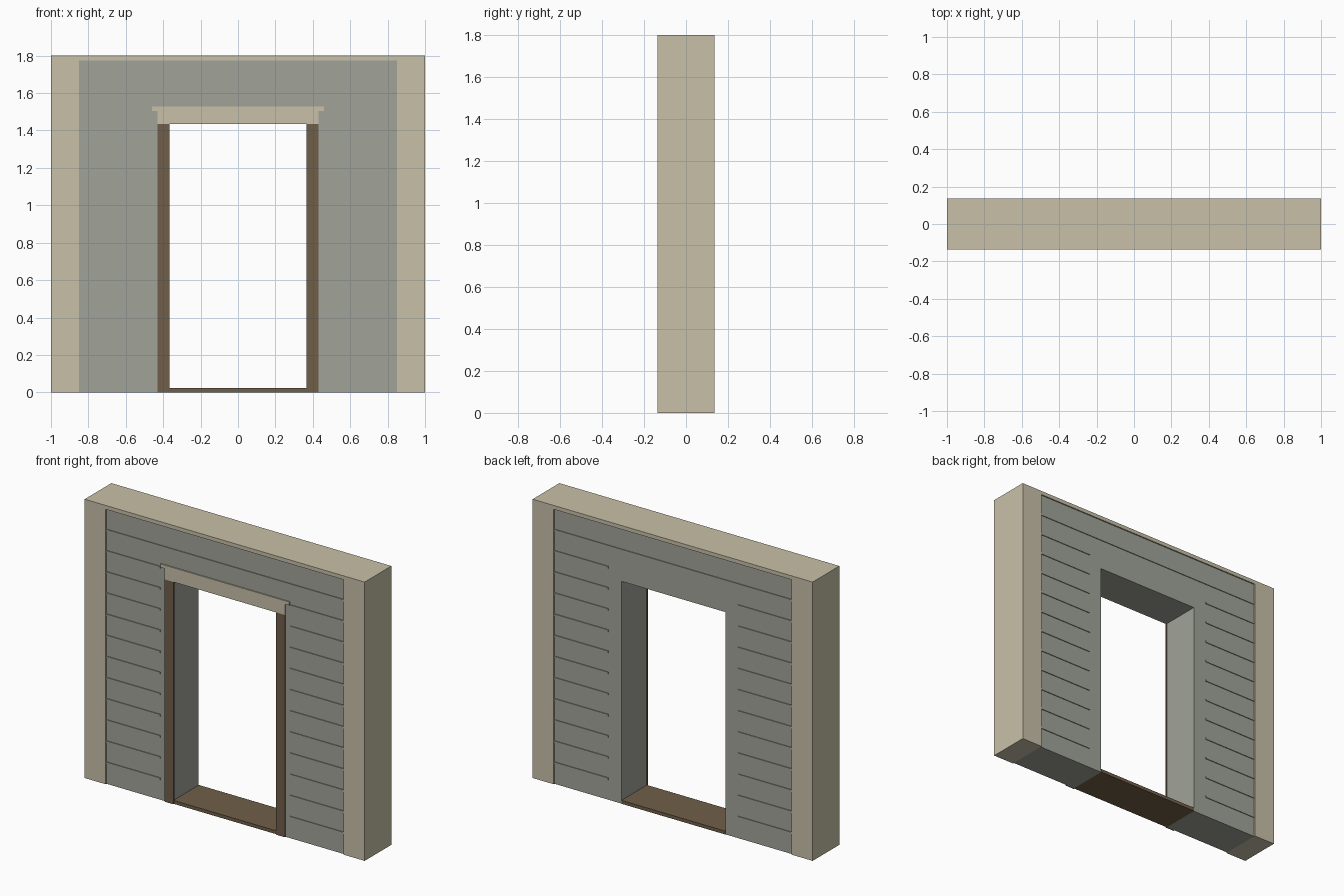
import bpy, bmesh

if "Cube" in bpy.data.objects:
    bpy.data.objects.remove(bpy.data.objects["Cube"])


def material(name, rgb):
    lin = [((c / 255 + 0.055) / 1.055) ** 2.4 for c in rgb]
    m = bpy.data.materials.new(name)
    m.diffuse_color = (*lin, 1)
    m.use_nodes = True
    m.node_tree.nodes["Principled BSDF"].inputs["Base Color"].default_value = m.diffuse_color
    return m


BEIGE = material("beige_trim", (200, 192, 168))
GREY = material("grey_siding", (161, 164, 153))
BROWN = material("brown_wood", (112, 95, 73))


def extrude_profile(name, pts, y0, y1, mat):
    """Extrude an (x, z) outline from y0 to y1."""
    bm = bmesh.new()
    face = bm.faces.new([bm.verts.new((x, y0, z)) for x, z in pts])
    res = bmesh.ops.extrude_face_region(bm, geom=[face])
    verts = [g for g in res["geom"] if isinstance(g, bmesh.types.BMVert)]
    bmesh.ops.translate(bm, verts=verts, vec=(0, y1 - y0, 0))
    bmesh.ops.recalc_face_normals(bm, faces=bm.faces)
    me = bpy.data.meshes.new(name)
    bm.to_mesh(me)
    bm.free()
    me.materials.append(mat)
    ob = bpy.data.objects.new(name, me)
    bpy.context.collection.objects.link(ob)
    return ob


def box(name, x0, x1, y0, y1, z0, z1, mat):
    return extrude_profile(name, [(x0, z0), (x1, z0), (x1, z1), (x0, z1)], y0, y1, mat)


D = 0.136        # half depth of posts and cap
W = 0.128        # half depth of siding wall
POST = 0.85      # inner edge of corner posts
DOOR, DOOR_H = 0.37, 1.435
TOP = 1.775

# wall with door opening
extrude_profile("wall", [(-POST, 0), (-DOOR, 0), (-DOOR, DOOR_H), (DOOR, DOOR_H),
                         (DOOR, 0), (POST, 0), (POST, TOP), (-POST, TOP)], -W, W, GREY)

# cap and sill
box("top_cap", -1, 1, -D, D, TOP, 1.8, BEIGE)
box("door_sill", -DOOR, DOOR, -W - 0.002, W + 0.002, 0, 0.022, BROWN)

# corner posts and door jambs
for side, s in (("left", -1), ("right", 1)):
    box(side + "_post", *sorted((s * POST, s)), -D, D, 0, TOP, BEIGE)
    box(side + "_jamb", *sorted((s * 0.365, s * 0.43)), -D, -W, 0, DOOR_H, BROWN)

# lintel with wider lip
extrude_profile("lintel", [(-0.43, DOOR_H), (0.43, DOOR_H), (0.43, 1.505), (0.46, 1.505),
                           (0.46, 1.527), (-0.46, 1.527), (-0.46, 1.505), (-0.43, 1.505)],
                -D, -W, BEIGE)

# siding battens on both faces, broken around the door
ROWS = 13
for face, y0, y1 in (("front", -W - 0.005, -W), ("back", W, W + 0.005)):
    for k in range(1, ROWS):
        z = TOP * k / ROWS
        spans = [(-POST, POST)] if k == ROWS - 1 else [(-POST, -0.463), (0.463, POST)]
        for x0, x1 in spans:
            box(face + "_siding_batten", x0, x1, y0, y1, z - 0.006, z + 0.006, GREY)
